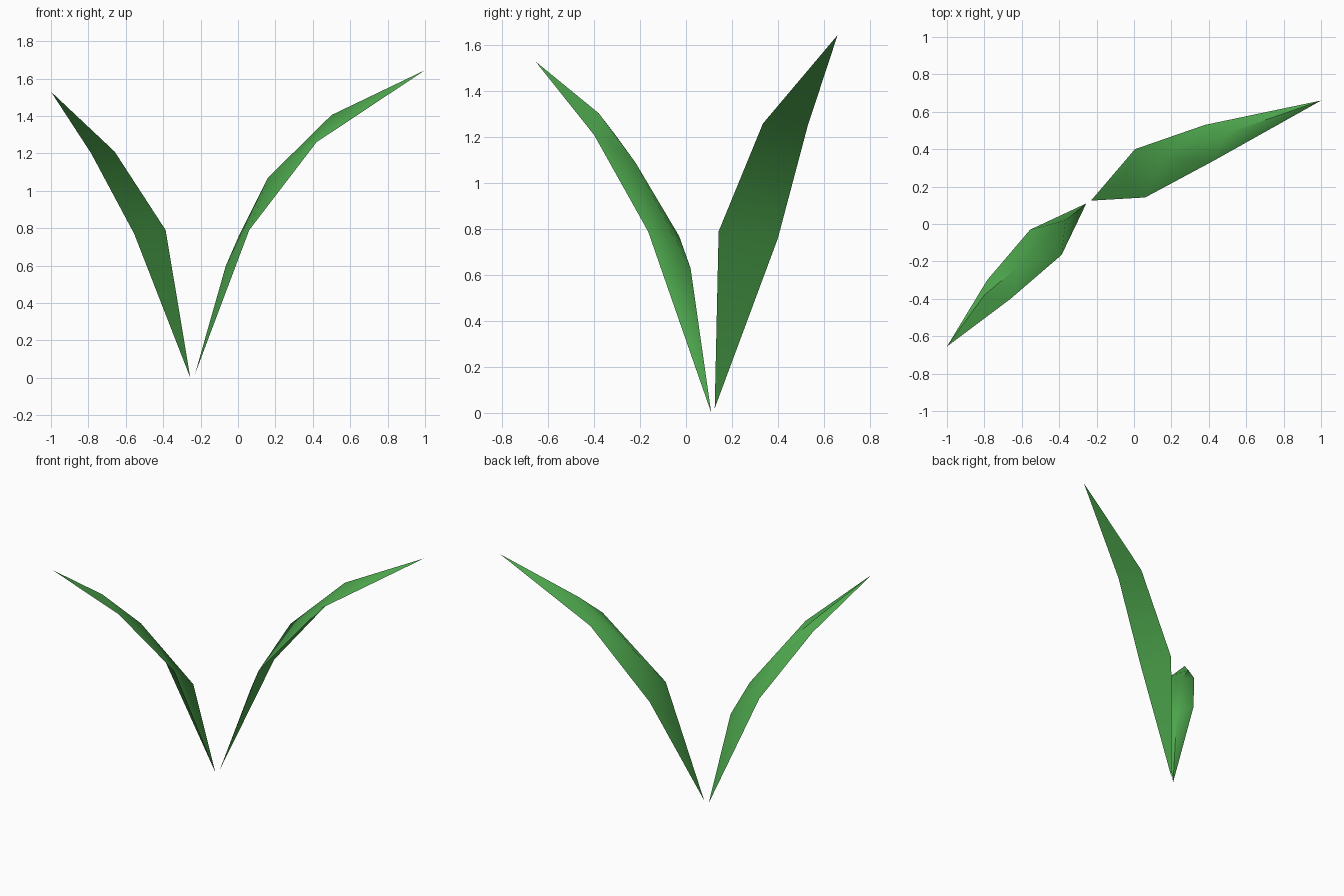
import bpy, bmesh, math

if "Cube" in bpy.data.objects:
    bpy.data.objects.remove(bpy.data.objects["Cube"])

green = bpy.data.materials.new("leaf green")
green.diffuse_color = (0.08, 0.41, 0.08, 1)
green.use_nodes = True
green.node_tree.nodes["Principled BSDF"].inputs["Base Color"].default_value = green.diffuse_color


def grass_blade(name, base, tip, edge_a, edge_b, ridge):
    """Three-sided curved blade: two side edges plus a raised midrib on the upper side."""
    bm = bmesh.new()
    b, t = bm.verts.new(base), bm.verts.new(tip)
    a = [bm.verts.new(p) for p in edge_a]
    c = [bm.verts.new(p) for p in edge_b]
    m = [bm.verts.new(p) for p in ridge]
    # underside
    bm.faces.new((b, a[0], c[0]))
    bm.faces.new((a[0], a[1], c[1], c[0]))
    bm.faces.new((a[1], t, c[1]))
    # upper sides zigzag between midrib and each edge
    for e in (a, c):
        chain = [b, m[0], e[0], m[1], e[1], m[2], t]
        for i in range(5):
            bm.faces.new(chain[i:i + 3])
    bmesh.ops.recalc_face_normals(bm, faces=bm.faces)
    mesh = bpy.data.meshes.new(name)
    bm.to_mesh(mesh)
    bm.free()
    mesh.materials.append(green)
    ob = bpy.data.objects.new(name, mesh)
    bpy.context.collection.objects.link(ob)
    bpy.ops.object.select_all(action='DESELECT')
    ob.select_set(True)
    bpy.context.view_layer.objects.active = ob
    bpy.ops.object.shade_smooth_by_angle(angle=math.radians(40))
    return ob


# blade leaning left and forward
grass_blade("left_grass_blade", (-0.255, 0.11, 0), (-1, -0.655, 1.53),
            [(-0.387, -0.165, 0.79), (-0.66, -0.40, 1.21)],
            [(-0.555, -0.03, 0.77), (-0.785, -0.30, 1.20)],
            [(-0.365, 0.02, 0.63), (-0.61, -0.22, 1.09), (-0.80, -0.38, 1.305)])

# blade leaning right and back
grass_blade("right_grass_blade", (-0.23, 0.125, 0.02), (1, 0.66, 1.645),
            [(0.06, 0.142, 0.79), (0.42, 0.335, 1.26)],
            [(0.005, 0.40, 0.76), (0.38, 0.53, 1.25)],
            [(-0.065, 0.24, 0.60), (0.16, 0.36, 1.07), (0.50, 0.485, 1.405)])
